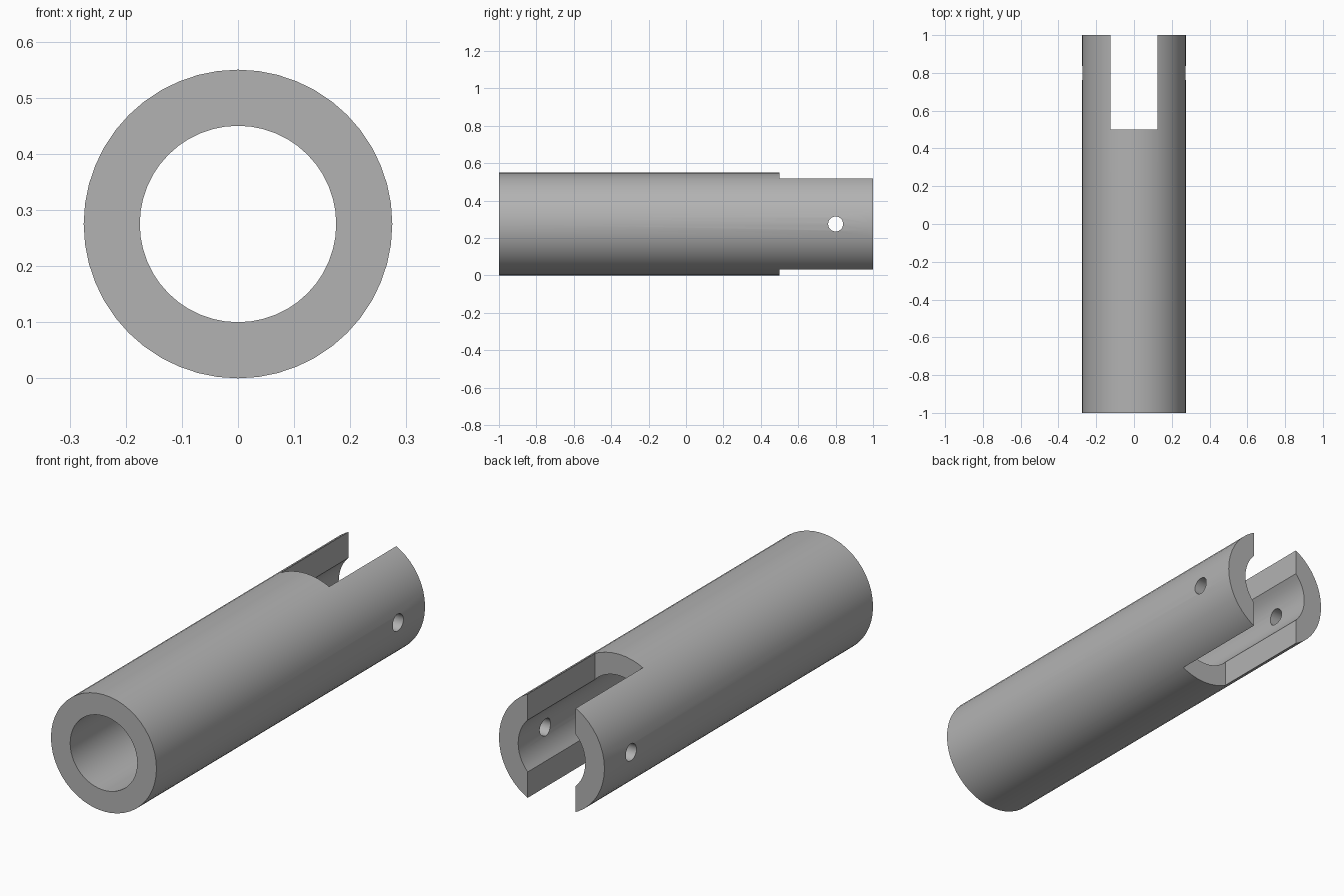
import bpy
import math

cube = bpy.data.objects.get("Cube")
if cube:
    bpy.data.objects.remove(cube, do_unlink=True)

RADIUS, BORE, LENGTH = 0.275, 0.175, 2.0
SLOT_WIDTH, SLOT_START = 0.25, 0.5
PIN_RADIUS, PIN_Y = 0.04, 0.8

grey = bpy.data.materials.new("plain grey")
grey.use_nodes = True
colour = (0.45, 0.45, 0.45, 1)
grey.diffuse_color = colour
grey.node_tree.nodes["Principled BSDF"].inputs["Base Color"].default_value = colour


def cylinder(name, radius, depth, rotation, y=0, sides=48):
    bpy.ops.mesh.primitive_cylinder_add(vertices=sides, radius=radius, depth=depth,
                                        location=(0, y, RADIUS), rotation=rotation)
    obj = bpy.context.object
    obj.name = name
    obj.data.materials.append(grey)
    return obj


def cut(target, cutter):
    mod = target.modifiers.new(cutter.name, "BOOLEAN")
    mod.operation = "DIFFERENCE"
    mod.solver = "EXACT"
    mod.object = cutter
    bpy.ops.object.select_all(action="DESELECT")
    target.select_set(True)
    bpy.context.view_layer.objects.active = target
    bpy.ops.object.modifier_apply(modifier=mod.name)
    bpy.data.objects.remove(cutter, do_unlink=True)


along_y = (math.pi / 2, 0, 0)
along_x = (0, math.pi / 2, 0)

# Tube with its through bore
tube = cylinder("slotted_tube", RADIUS, LENGTH, along_y)
cut(tube, cylinder("bore", BORE, LENGTH + 0.2, along_y))

# Open slot through the top and bottom at the back end
slot_length = LENGTH / 2 - SLOT_START + 0.1
bpy.ops.mesh.primitive_cube_add(size=1, location=(0, SLOT_START + slot_length / 2, RADIUS))
slot = bpy.context.object
slot.name = "slot"
slot.scale = (SLOT_WIDTH, slot_length, 1)
slot.data.materials.append(grey)
cut(tube, slot)

# Cross pin hole through both prongs
cut(tube, cylinder("pin_hole", PIN_RADIUS, 1, along_x, PIN_Y, 32))

# Smooth curved walls, crisp edges
bpy.ops.object.shade_smooth_by_angle(angle=math.radians(30))
